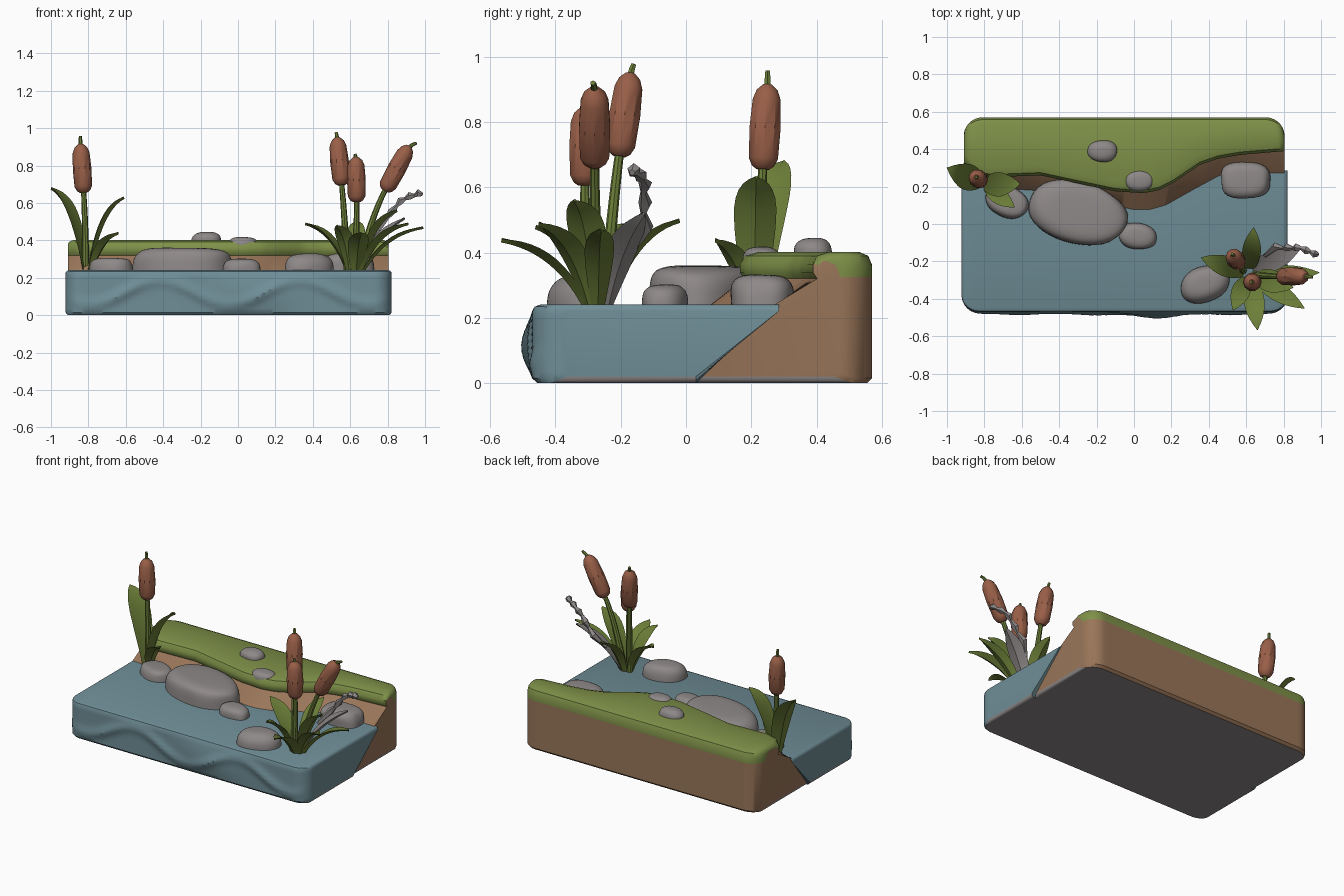
import bpy, bmesh, math
from mathutils import Vector as V, noise

if "Cube" in bpy.data.objects:
    bpy.data.objects.remove(bpy.data.objects["Cube"])


def mat(name, r, g, b):
    m = bpy.data.materials.new(name)
    m.diffuse_color = (r, g, b, 1)
    m.use_nodes = True
    m.node_tree.nodes["Principled BSDF"].inputs["Base Color"].default_value = m.diffuse_color
    return m


WATER = mat("water blue", 0.16, 0.27, 0.31)
GRASS = mat("grass green", 0.21, 0.28, 0.065)
SOIL = mat("soil brown", 0.32, 0.18, 0.10)
ROCK = mat("stone grey", 0.27, 0.25, 0.245)
LEAF = mat("leaf green", 0.15, 0.21, 0.04)
HEAD = mat("cattail brown", 0.32, 0.115, 0.065)


def finish(name, bm, mats):
    bmesh.ops.recalc_face_normals(bm, faces=bm.faces)
    me = bpy.data.meshes.new(name)
    bm.to_mesh(me)
    bm.free()
    for m in mats:
        me.materials.append(m)
    ob = bpy.data.objects.new(name, me)
    bpy.context.collection.objects.link(ob)
    return ob


def loft(name, rings, mats, seg_mat=lambda j: 0, caps=True):
    """Skin closed rings of points; seg_mat gives the material of each strip."""
    bm = bmesh.new()
    vs = [[bm.verts.new(p) for p in r] for r in rings]
    n = len(rings[0])
    for a, b in zip(vs, vs[1:]):
        for j in range(n):
            f = bm.faces.new((a[j], a[(j + 1) % n], b[(j + 1) % n], b[j]))
            f.material_index = seg_mat(j)
    if caps:
        bm.faces.new(vs[0])
        bm.faces.new(vs[-1][::-1])
    return finish(name, bm, mats)


def table(pts, x):
    if x <= pts[0][0]:
        return pts[0][1]
    for (x0, y0), (x1, y1) in zip(pts, pts[1:]):
        if x <= x1:
            return y0 + (y1 - y0) * (x - x0) / (x1 - x0)
    return pts[-1][1]


def corner(e, r):
    return 0 if e >= r else r - math.sqrt(max(0, r * r - (r - e) ** 2))


def stations(x0, x1, r=0.1, n=64):
    ends = [r * (1 - math.cos(i * math.pi / 20)) for i in range(10)]
    mid = [x0 + r + (x1 - x0 - 2 * r) * i / n for i in range(n + 1)]
    return [x0 + e for e in ends] + mid + [x1 - e for e in reversed(ends)]


def shore(x):
    return table([(-.91, .2), (-.55, .18), (-.2, .12), (0, .075), (.08, .075), (.17, .1),
                  (.33, .19), (.46, .26), (.55, .275), (.8, .27)], x)


def grass_edge(x):
    return table([(-.91, .33), (-.86, .275), (-.77, .25), (-.5, .26), (-.29, .215), (-.1, .175),
                  (.05, .165), (.13, .18), (.21, .22), (.35, .315), (.45, .35), (.57, .37), (.81, .39)], x)


# Soil bank with grass cap
x0, x1 = -0.91, 0.805
rings = []
for x in stations(x0, x1):
    e = min(x - x0, x1 - x)
    s, g = shore(x), grass_edge(x)
    yb, zt, k = 0.57 - corner(e, .1), 0.402 - 0.7 * corner(e, .04), corner(e, .02)
    prof = [(.03, k), (s, .24), (g + .012, .32), (g, .338), (g, .365), (g + .015, zt - .012),
            (min(g + .05, yb - .05), zt), (yb - .04, zt), (yb - .012, zt - .012), (yb, zt - .04),
            (yb, .325), (yb, .015 + k), (yb - .015, k)]
    rings.append([(x, y, z) for y, z in prof])
loft("grassy_bank", rings, [SOIL, GRASS, ROCK],
     lambda j: 1 if 2 <= j <= 9 else 2 if j == 12 else 0)

# Water block with wave ridges on its front
x0, x1 = -0.922, 0.822
rings = []
for x in stations(x0, x1, n=90):
    e = min(x - x0, x1 - x)
    yf, k = -0.47 + corner(e, .09), corner(e, .02)
    crest = 0.12 + 0.07 * math.cos(2 * math.pi * (x + .42) / .75)
    swell = 0.018 * math.exp(-((x - .1) / .2) ** 2)
    prof = [(.03, k), (yf + .015, k)]
    for i in range(11):
        z = 0.015 + k + i * (0.205 - 2 * k) / 10
        fade = math.sin(math.pi * (i + .3) / 10.6) * min(1, e / .12)
        ridge = 0.018 * math.exp(-((z - crest) / .03) ** 2)
        prof.append((yf - fade * (ridge + swell), z))
    prof += [(yf + .006, .234 - k), (yf + .025, .241 - k), (shore(x) + .015, .241 - k)]
    rings.append([(x, y, z) for y, z in prof])
last = len(rings[0])
loft("pond_water", rings, [WATER, ROCK], lambda j: 1 if j == 0 else 0)

# Stones: centre x, y, base z, half sizes x, y, height, turn in degrees, squareness
for i, (cx, cy, z0, sx, sy, h, rot, p) in enumerate([
        (-.3, .06, .22, .27, .165, .14, -12, .4), (-.68, .12, .22, .12, .085, .085, -25, .5),
        (.02, -.065, .22, .1, .07, .082, -10, .6), (.6, .235, .22, .13, .095, .112, 0, .45),
        (.38, -.32, .22, .135, .095, .11, 18, .6), (-.17, .39, .39, .078, .058, .055, 0, .7),
        (.025, .23, .38, .076, .056, .038, 0, .7)]):
    bm = bmesh.new()
    bmesh.ops.create_icosphere(bm, subdivisions=4, radius=1)
    a = math.radians(rot)
    for v in bm.verts:
        c = v.co.copy()
        r = math.hypot(c.x, c.y)
        th = math.atan2(c.y, c.x)
        sq = 1 + (.11 if i == 3 else .03) * (1 - math.cos(4 * th)) / 2
        f = sq * r ** p / max(r, 1e-6) * (1 + .1 * noise.noise(c * .9 + V((i * 7, 3, 1))))
        z = math.copysign(abs(c.z) ** p, c.z) * (1 + .06 * noise.noise(c + V((i, 9, 4))))
        x, y = c.x * f * sx, c.y * f * sy
        v.co = (cx + x * math.cos(a) - y * math.sin(a), cy + x * math.sin(a) + y * math.cos(a),
                z0 + z * h)
    finish(f"stone_{i + 1}", bm, [ROCK])


def bez(a, b, c, t):
    return a * (1 - t) ** 2 + b * 2 * t * (1 - t) + c * t * t


def tube(name, pts, radii, sides, m):
    rings = []
    for i, p in enumerate(pts):
        t = (pts[min(i + 1, len(pts) - 1)] - pts[max(i - 1, 0)]).normalized()
        u = t.cross(V((0, 1, 0))).normalized()
        w = t.cross(u)
        rings.append([p + (u * math.cos(q) + w * math.sin(q)) * radii[i]
                      for q in (2 * math.pi * k / sides for k in range(sides))])
    return loft(name, rings, [m])


# Cattails: stem base, head bottom, head top, spike tip
for i, (b, lo, hi, tip) in enumerate([
        ((.585, -.25, .22), (.555, -.205, .695), (.53, -.17, .95), (.525, -.16, .977)),
        ((.615, -.29, .22), (.635, -.31, .605), (.63, -.31, .845), (.625, -.31, .862)),
        ((.64, -.27, .22), (.785, -.28, .665), (.915, -.28, .905), (.955, -.285, .92)),
        ((-.815, .235, .22), (-.825, .235, .655), (-.842, .25, .915), (-.843, .25, .957))]):
    b, lo, hi, tip = V(b), V(lo), V(hi), V(tip)
    ax = hi - lo
    tube(f"cattail_stem_{i + 1}", [bez(b, lo - ax * .6, lo + ax * .05, k / 8) for k in range(9)],
         [.02 - .0008 * k for k in range(9)], 8, LEAF)
    tube(f"cattail_head_{i + 1}",
         [lo + ax * t for t in (0, .04, .13, .5, .82, .93, 1)],
         [.02, .035, .047, .05, .045, .034, .014], 10, HEAD)
    tube(f"cattail_spike_{i + 1}", [hi - ax * .05, hi + (tip - hi) * .5, tip], [.011, .01, .008], 6, LEAF)


def leaf(name, base, tip, width, m, lift=.6):
    """Arched, slightly folded blade with a thin diamond section."""
    a, c = V(base), V(tip)
    d = V((c.x - a.x, c.y - a.y, 0))
    side = V((-d.y, d.x, 0)).normalized()
    b = a + d * .35 + V((0, 0, (c.z - a.z) * (.5 + lift * .6)))
    rings = []
    for k in range(13):
        t = k / 12
        p = bez(a, b, c, t)
        tan = ((b - a) * (1 - t) + (c - b) * t).normalized()
        nrm = tan.cross(side).normalized()
        if nrm.z < 0:
            nrm = -nrm
        w = width * .5 * max(.05, (.4 + .6 * math.sin(min(1, t / .55) * math.pi / 2)) *
                             (1 if t < .55 else math.cos((t - .55) / .45 * math.pi / 2) ** .8))
        rings.append([p - side * w + nrm * w * .25, p + nrm * .005,
                      p + side * w + nrm * w * .25, p - nrm * .009])
    loft(name, rings, [m])


# Leaves of the two clumps: base, tip, width
for i, (b, t, w) in enumerate([
        ((.62, -.24, .22), (.64, -.02, .5), .10), ((.59, -.26, .22), (.36, -.18, .49), .11),
        ((.63, -.3, .22), (.66, -.565, .44), .11), ((.65, -.29, .22), (.91, -.45, .49), .10),
        ((.66, -.27, .22), (.99, -.26, .47), .09), ((.65, -.28, .22), (.85, -.34, .56), .12),
        ((.6, -.29, .22), (.53, -.46, .48), .10),
        ((-.82, .22, .22), (-.998, .3, .68), .14), ((-.8, .21, .22), (-.61, .215, .63), .13),
        ((-.79, .2, .22), (-.64, .09, .44), .09)]):
    leaf(f"leaf_{i + 1}", b, t, w, LEAF)

# Dry grey leaf and knotted twig
leaf("dry_leaf", (.64, -.24, .24), (.89, -.13, .52), .11, ROCK, .25)
pts = [V(p) for p in [(.70, -.17, .40), (.76, -.12, .48), (.80, -.13, .52), (.82, -.125, .55),
                      (.85, -.13, .585), (.87, -.125, .61), (.895, -.13, .622), (.92, -.14, .637),
                      (.945, -.15, .64), (.965, -.16, .652), (.985, -.165, .645)]]
tube("knotted_twig", pts, [.01 if k % 2 == 0 else .022 for k in range(len(pts))], 5, ROCK)

# Smooth shading with sharp edges kept
for ob in bpy.data.objects:
    ob.select_set(True)
    bpy.context.view_layer.objects.active = ob
bpy.ops.object.shade_smooth_by_angle(angle=math.radians(35))
